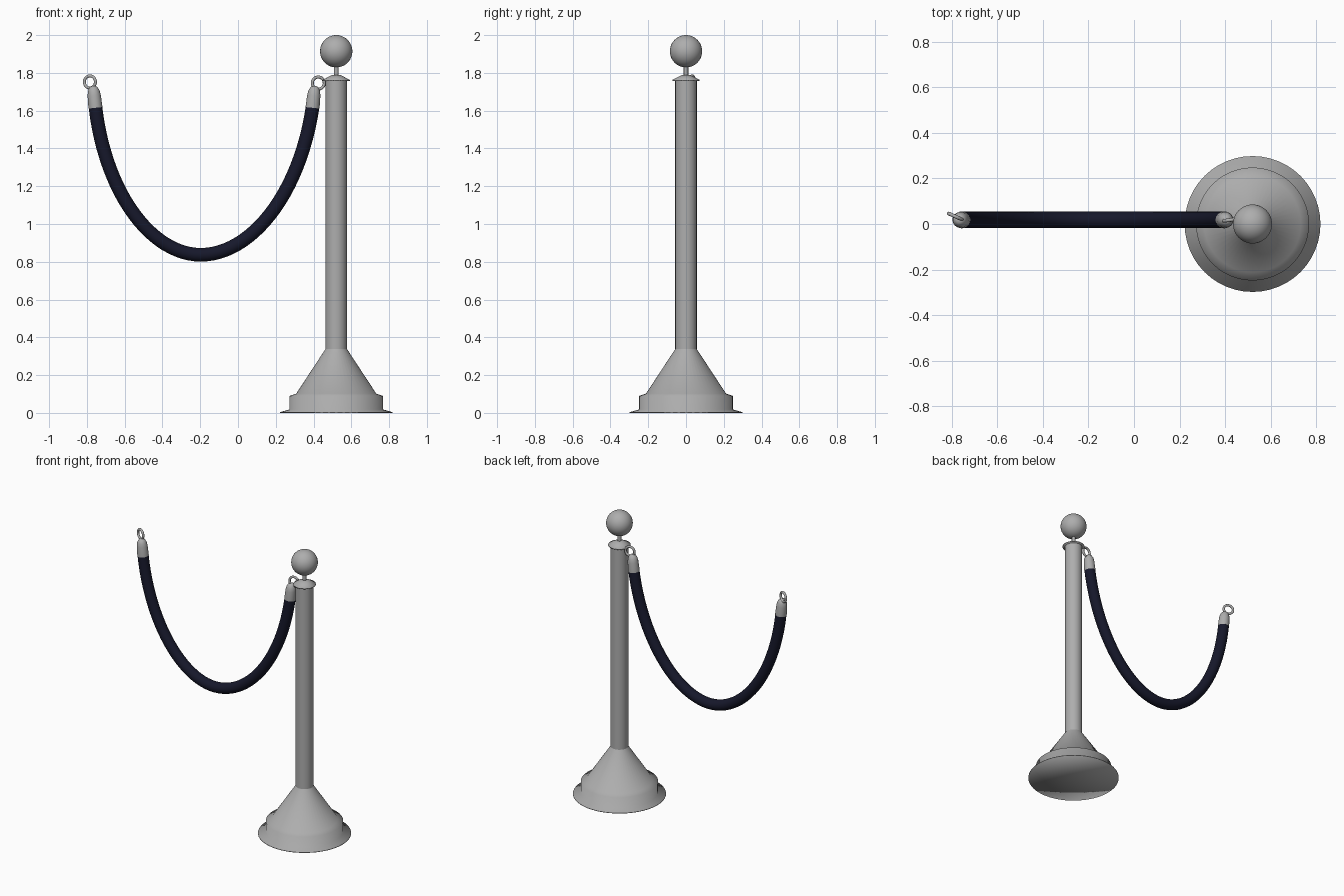
import bpy, bmesh, math
from mathutils import Vector, Matrix
from mathutils.geometry import interpolate_bezier

if "Cube" in bpy.data.objects:
    bpy.data.objects.remove(bpy.data.objects["Cube"])

POST_X = 0.52
ROPE_Y = 0.018


def material(name, colour):
    mat = bpy.data.materials.new(name)
    mat.diffuse_color = (*colour, 1)
    mat.use_nodes = True
    mat.node_tree.nodes["Principled BSDF"].inputs["Base Color"].default_value = mat.diffuse_color
    return mat


metal = material("dull_metal", (0.42, 0.42, 0.42))
navy = material("navy", (0.008, 0.009, 0.024))


def finish(name, bm, angle, mat):
    bmesh.ops.recalc_face_normals(bm, faces=bm.faces)
    mesh = bpy.data.meshes.new(name)
    bm.to_mesh(mesh)
    bm.free()
    mesh.materials.append(mat)
    ob = bpy.data.objects.new(name, mesh)
    bpy.context.collection.objects.link(ob)
    bpy.ops.object.select_all(action='DESELECT')
    ob.select_set(True)
    bpy.context.view_layer.objects.active = ob
    bpy.ops.object.shade_smooth_by_angle(angle=math.radians(angle))
    return ob


def lathe(name, profile, matrix, sides=48, angle=180):
    """Spin an (r, z) profile about the z axis."""
    bm = bmesh.new()
    vs = [bm.verts.new((r, 0, z)) for r, z in profile]
    es = [bm.edges.new(p) for p in zip(vs, vs[1:])]
    bmesh.ops.spin(bm, geom=vs + es, cent=(0, 0, 0), axis=(0, 0, 1),
                   angle=math.tau, steps=sides, use_merge=True)
    bmesh.ops.remove_doubles(bm, verts=bm.verts, dist=1e-5)
    bm.transform(matrix)
    return finish(name, bm, angle, metal)


def sweep(name, points, radius, sides, mat, closed=False):
    """Round tube along a path lying in the xz plane."""
    bm = bmesh.new()
    n = len(points)
    rings = []
    for i, p in enumerate(points):
        a = points[(i - 1) % n] if closed else points[max(i - 1, 0)]
        b = points[(i + 1) % n] if closed else points[min(i + 1, n - 1)]
        t = (b - a).normalized()
        side = Vector((-t.z, 0, t.x))
        rings.append([bm.verts.new(p + radius * (math.cos(k * math.tau / sides) * side
                      + math.sin(k * math.tau / sides) * Vector((0, 1, 0))))
                      for k in range(sides)])
    for i in range(n if closed else n - 1):
        r, s = rings[i], rings[(i + 1) % n]
        for k in range(sides):
            m = (k + 1) % sides
            bm.faces.new((r[k], r[m], s[m], s[k]))
    if not closed:
        bm.faces.new(rings[0])
        bm.faces.new(rings[-1])
    return finish(name, bm, 50, mat)


at_post = Matrix.Translation((POST_X, 0, 0))

# Weighted base with thin foot flange and cone
lathe("base", [(0, 0), (0.298, 0), (0.298, 0.004), (0.248, 0.018), (0.248, 0.09),
               (0.212, 0.102), (0.057, 0.338)], at_post)
# Upright, collar, neck and ball finial
lathe("post", [(0.057, 0.338), (0.057, 1.765)], at_post)
lathe("collar", [(0, 1.757), (0.072, 1.757), (0.072, 1.763), (0.02, 1.79), (0, 1.79)], at_post)
lathe("neck", [(0.012, 1.78), (0.012, 1.85)], at_post, 24)
lathe("ball_finial", [(0.0855 * math.sin(math.pi * i / 24), 1.9145 - 0.0855 * math.cos(math.pi * i / 24))
                      for i in range(25)], at_post)

# Hanging rope: two bezier halves meeting at the lowest point
curve = [Vector((x, ROPE_Y, z)) for x, z in
         ((-0.755, 1.62), (-0.70, 1.15), (-0.45, 0.837), (-0.197, 0.837),
          (0.065, 0.837), (0.325, 1.15), (0.395, 1.62))]
path = interpolate_bezier(*curve[:4], 25)[:-1] + interpolate_bezier(*curve[3:], 25)
sweep("rope", path, 0.036, 24, navy)

# Metal end caps and rings
cap = [(0, -0.005), (0.037, -0.005), (0.037, 0.005), (0.035, 0.06), (0.031, 0.085),
       (0.022, 0.103), (0.012, 0.11), (0, 0.112)]
for label, sign, end, ring_x, ring_z, turn in (("left", -1, path[0], -0.784, 1.752, -24),
                                               ("right", 1, path[-1], 0.425, 1.746, 8)):
    tilt = Matrix.Rotation(sign * math.radians(6), 4, 'Y')
    lathe(label + "_end_cap", cap, Matrix.Translation(end) @ tilt, 24, 60)
    loop = [Vector((0.032 * math.cos(k * math.tau / 32), 0, 0.032 * math.sin(k * math.tau / 32)))
            for k in range(32)]
    ring = sweep(label + "_ring", loop, 0.008, 12, metal, closed=True)
    ring.data.transform(Matrix.Translation((ring_x, ROPE_Y + (0.015 if sign < 0 else 0), ring_z))
                        @ Matrix.Rotation(math.radians(turn), 4, 'Z'))
